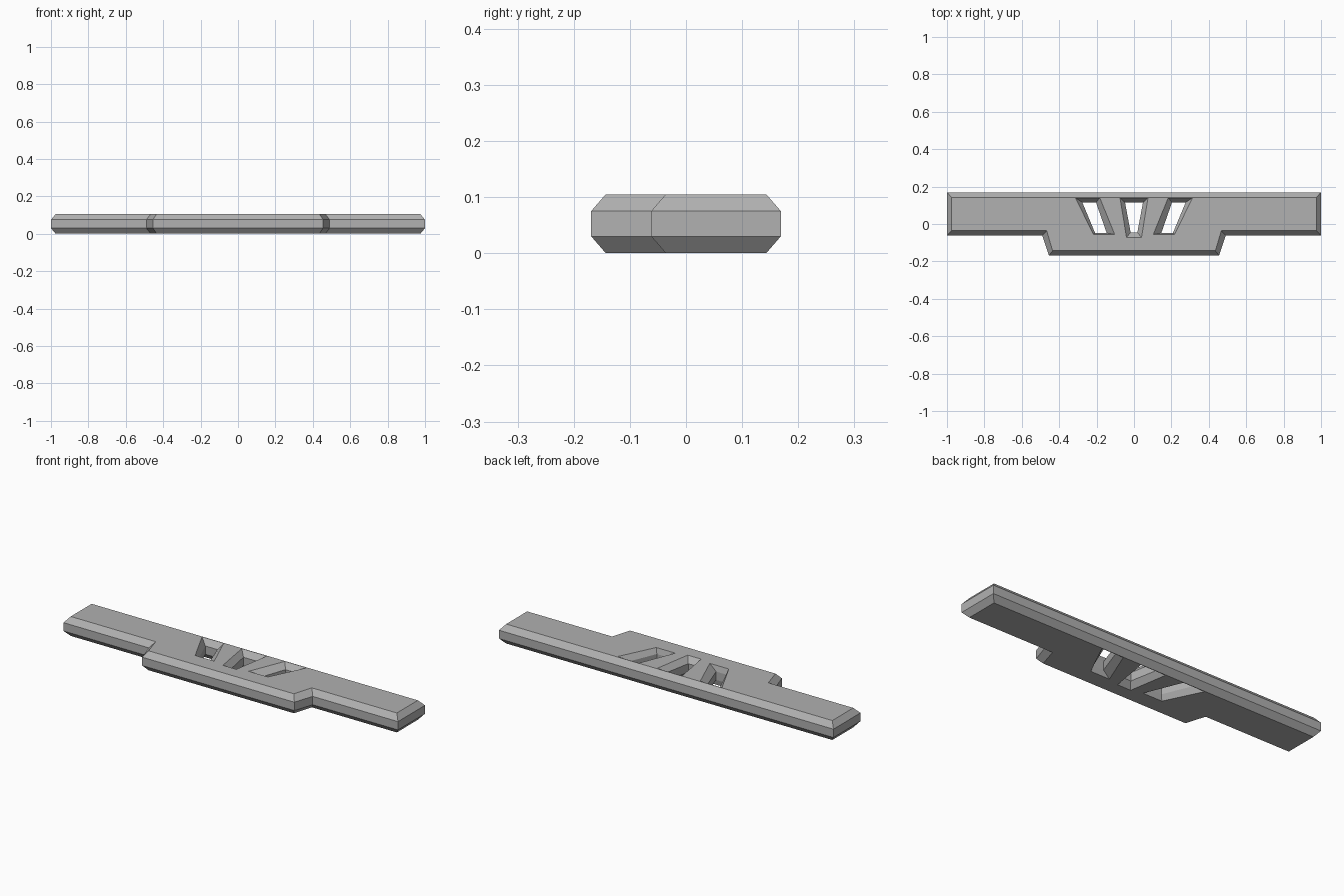
import bpy, bmesh
from mathutils import Vector

if "Cube" in bpy.data.objects:
    bpy.data.objects.remove(bpy.data.objects["Cube"])


def mirror(half):
    """Close a half outline (x >= 0) across x = 0."""
    return half + [(-x, y) for x, y in reversed(half)]


def flip(loop):
    return [(-x, y) for x, y in loop]


# Body outline: widest at mid height, inset at the top and bottom faces
body_wide = mirror([(1, .169), (1, -.062), (.49, -.062), (.455, -.169)])
body_inset = mirror([(.975, .143), (.975, -.036), (.467, -.036), (.435, -.143)])

# Vent slots: narrow at mid height, flared at the top and bottom faces
mid_narrow = mirror([(.048, .115), (.018, -.045)])
mid_flared = mirror([(.075, .14), (.04, -.072)])
side_narrow = [(.203, .115), (.276, .115), (.208, -.048), (.146, -.048)]
side_flared = [(.183, .14), (.313, .14), (.217, -.056), (.103, -.056)]

rings = [(body_inset, body_wide), (mid_flared, mid_narrow),
         (side_flared, side_narrow), (flip(side_flared), flip(side_narrow))]

bm = bmesh.new()
bottom_edges, top_edges = [], []
for face_loop, mid_loop in rings:
    # Chamfered wall made of four stacked loops
    levels = [(face_loop, 0), (mid_loop, .03), (mid_loop, .075), (face_loop, .105)]
    loops = [[bm.verts.new((x, y, z)) for x, y in pts] for pts, z in levels]
    n = len(face_loop)
    for a, b in zip(loops, loops[1:]):
        for i in range(n):
            j = (i + 1) % n
            bm.faces.new((a[i], a[j], b[j], b[i]))
    for loop, store in ((loops[0], bottom_edges), (loops[-1], top_edges)):
        store += [bm.edges.get((loop[i], loop[(i + 1) % n])) for i in range(n)]

# Flat top and bottom faces with the slots left open
for edges, z in ((bottom_edges, -1), (top_edges, 1)):
    bmesh.ops.triangle_fill(bm, use_beauty=True, edges=edges, normal=Vector((0, 0, z)))
bmesh.ops.recalc_face_normals(bm, faces=bm.faces)

mesh = bpy.data.meshes.new("vented_bar")
bm.to_mesh(mesh)
bm.free()

# Dark grey finish
grey = bpy.data.materials.new("dark_grey")
grey.diffuse_color = (.44, .44, .44, 1)
grey.use_nodes = True
grey.node_tree.nodes["Principled BSDF"].inputs["Base Color"].default_value = grey.diffuse_color
mesh.materials.append(grey)
bpy.context.collection.objects.link(bpy.data.objects.new("vented_bar", mesh))
